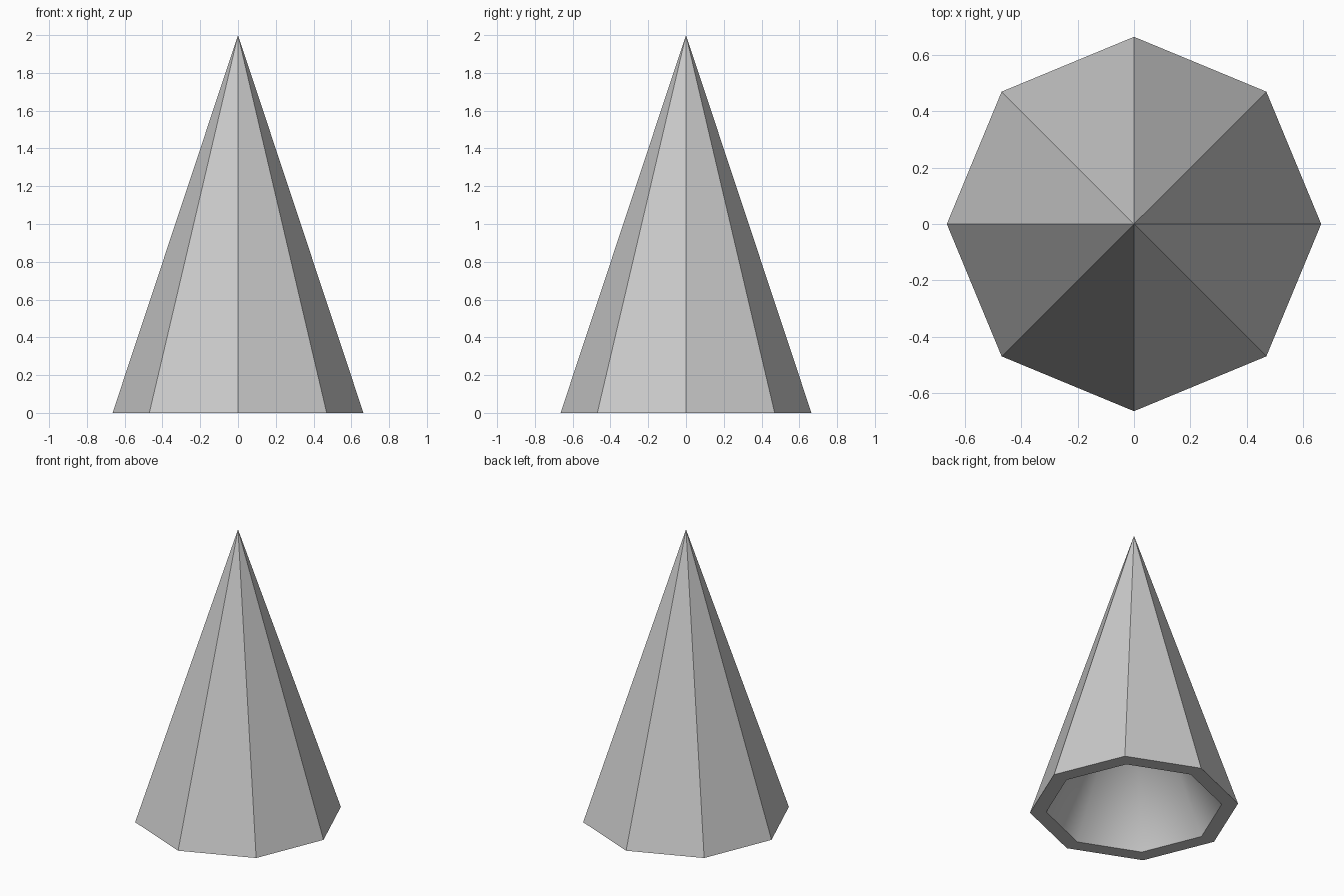
import bpy
import bmesh
from math import cos, sin, pi

if "Cube" in bpy.data.objects:
    bpy.data.objects.remove(bpy.data.objects["Cube"])

SIDES = 8
OUTER_R, OUTER_H = 0.664, 2.0
INNER_R, INNER_H = 0.56, 1.2


def ring(bm, radius):
    return [bm.verts.new((radius * cos(2 * pi * i / SIDES),
                          radius * sin(2 * pi * i / SIDES), 0))
            for i in range(SIDES)]


# Hollow eight-sided spire: outer skin, shallower inner cavity and flat bottom rim
bm = bmesh.new()
outer, inner = ring(bm, OUTER_R), ring(bm, INNER_R)
tip = bm.verts.new((0, 0, OUTER_H))
inner_tip = bm.verts.new((0, 0, INNER_H))
for i in range(SIDES):
    j = (i + 1) % SIDES
    bm.faces.new((outer[i], outer[j], tip))
    cavity = bm.faces.new((inner[j], inner[i], inner_tip))
    cavity.smooth = True
    bm.faces.new((outer[j], outer[i], inner[i], inner[j]))
    bm.edges.get((inner[i], inner[j])).smooth = False

mesh = bpy.data.meshes.new("hollow_spire")
bm.to_mesh(mesh)
bm.free()
bpy.context.collection.objects.link(bpy.data.objects.new("hollow_spire", mesh))
